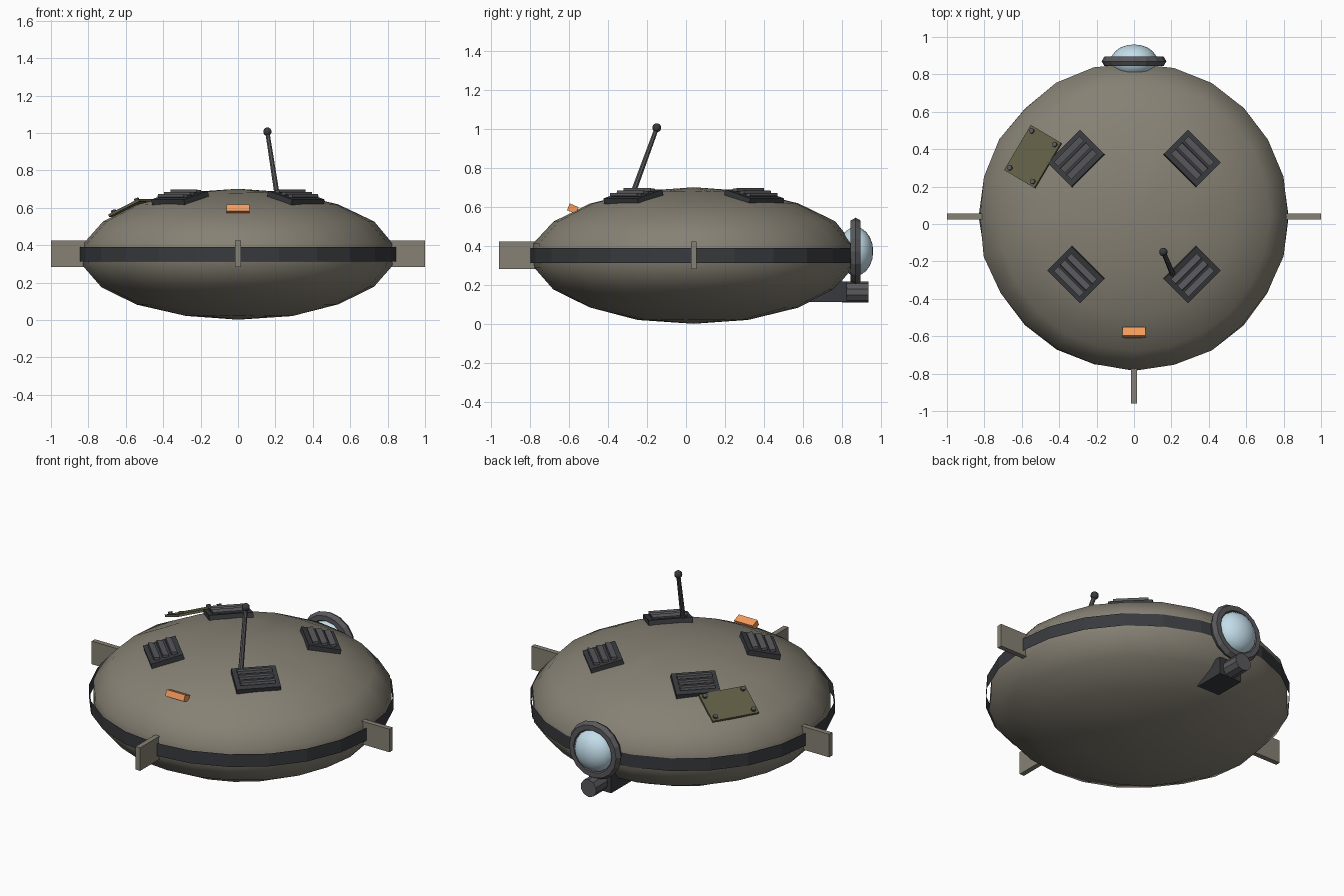
import bpy, bmesh, math, random
from mathutils import Matrix, Vector

if "Cube" in bpy.data.objects:
    bpy.data.objects.remove(bpy.data.objects["Cube"])

random.seed(4)
CY, CZ = 0.04, 0.352           # hull centre
RX, RY, RZ = 0.84, 0.835, 0.35  # hull radii


def material(name, rgb):
    m = bpy.data.materials.new(name)
    m.diffuse_color = (*rgb, 1)
    m.use_nodes = True
    m.node_tree.nodes["Principled BSDF"].inputs["Base Color"].default_value = m.diffuse_color
    return m


HULL = material("hull_paint", (0.24, 0.22, 0.175))
DARK = material("dark_metal", (0.04, 0.042, 0.047))
STEEL = material("steel", (0.1, 0.1, 0.11))
GLASS = material("lens_glass", (0.55, 0.73, 0.83))
OLIVE = material("patch_paint", (0.12, 0.115, 0.06))
ORANGE = material("beacon_orange", (0.9, 0.33, 0.11))


def finish(name, bm, mat, matrix=Matrix(), smooth=False):
    bmesh.ops.transform(bm, matrix=matrix, verts=bm.verts)
    for f in bm.faces:
        f.smooth = smooth
    me = bpy.data.meshes.new(name)
    bm.to_mesh(me)
    bm.free()
    me.materials.append(mat)
    ob = bpy.data.objects.new(name, me)
    bpy.context.collection.objects.link(ob)
    return ob


def box(name, size, mat, matrix):
    bm = bmesh.new()
    bmesh.ops.create_cube(bm, size=1, matrix=Matrix.Diagonal((*size, 1)))
    return finish(name, bm, mat, matrix)


def rod(name, a, b, r1, r2, mat, sides=8, caps=True):
    a, b = Vector(a), Vector(b)
    d = b - a
    bm = bmesh.new()
    bmesh.ops.create_cone(bm, cap_ends=caps, segments=sides, radius1=r1, radius2=r2, depth=d.length)
    m = Matrix.Translation((a + b) / 2) @ d.to_track_quat('Z', 'Y').to_matrix().to_4x4()
    return finish(name, bm, mat, m)


def ball(name, loc, radii, mat, seg, rings, axis=Matrix()):
    bm = bmesh.new()
    bmesh.ops.create_uvsphere(bm, u_segments=seg, v_segments=rings, radius=1)
    m = Matrix.Translation(loc) @ Matrix.Diagonal((*radii, 1)) @ axis
    return finish(name, bm, mat, m, True)


def hull_frame(x, y, z):
    """Frame on the hull: X around it, Y outward down the slope, Z along the normal."""
    n = Vector((x / RX**2, (y - CY) / RY**2, (z - CZ) / RZ**2)).normalized()
    t = Vector((y - CY, -x, 0)).normalized()
    rot = Matrix((t, n.cross(t), n)).transposed().to_4x4()
    return Matrix.Translation((x, y, z)) @ rot


T = Matrix.Translation

# Hull: flattened sphere, slightly battered
hull = ball("hull", (0, CY, CZ), (RX, RY, RZ), HULL, 24, 9)
centre = Vector((0, CY, CZ))
for v in hull.data.vertices:
    rel = v.co - centre
    k = random.uniform(0.992, 1.006)
    for dx, dy in ((0, 0.36), (-0.52, 0.15), (0.07, -0.62)):
        if rel.z > 0 and math.hypot(v.co.x - dx, v.co.y - dy) < 0.08:
            k -= 0.03
    if abs(rel.z) > RZ * 0.99:
        k = 1
    v.co = centre + rel * k

# Thin open band round the middle
band = rod("waist_band", (0, 0, 0.313), (0, 0, 0.39), 0.845, 0.845, DARK, 24, False)
for v in band.data.vertices:
    v.co.y = v.co.y * 0.985 + 0.032

# Fins on both sides and the front
for side, name in ((-1, "left_fin"), (1, "right_fin")):
    box(name, (0.2, 0.03, 0.14), HULL, T((side * 0.9, CY, 0.354)))
box("front_fin", (0.03, 0.2, 0.14), HULL, T((0, -0.86, 0.354)))

# Four slatted vents
for i, (sx, sy) in enumerate(((-1, -1), (1, -1), (-1, 1), (1, 1))):
    f = hull_frame(sx * 0.31, CY + sy * 0.31, 0.653)
    box(f"vent_plate_{i}", (0.247, 0.187, 0.03), DARK, f)
    for k in (-1, 0, 1):
        box(f"vent_slat_{i}_{k}", (0.195, 0.034, 0.016), STEEL,
            f @ T((0, k * 0.05, 0.023)) @ Matrix.Rotation(0.35, 4, 'X'))

# Bolted repair patch
f = hull_frame(-0.54, 0.36, 0.6)
box("repair_patch", (0.28, 0.205, 0.014), OLIVE, f)
for i, (sx, sy) in enumerate(((-1, -1), (1, -1), (-1, 1), (1, 1))):
    p = f @ T((sx * 0.115, sy * 0.078, 0))
    rod(f"patch_bolt_{i}", p @ Vector((0, 0, 0)), p @ Vector((0, 0, 0.02)), 0.014, 0.014, STEEL)

# Antenna with ball tip
rod("antenna", (0.212, -0.28, 0.65), (0.157, -0.15, 1.005), 0.015, 0.012, STEEL)
ball("antenna_tip", (0.157, -0.15, 1.007), (0.023,) * 3, DARK, 10, 8)

# Orange beacon
box("beacon", (0.125, 0.05, 0.037), ORANGE,
    T((0, -0.58, 0.592)) @ Matrix.Rotation(math.radians(-22), 4, 'X'))

# Rear eye: lens inside a ring
EYE = Vector((0, 0.87, 0.373))
ball("eye_lens", EYE, (0.125, 0.09, 0.125), GLASS, 16, 10, Matrix.Rotation(math.pi / 2, 4, 'X'))
bm = bmesh.new()
rows, N, M = [], 16, 6
for i in range(N):
    a = 2 * math.pi * i / N
    row = []
    for j in range(M):
        b = 2 * math.pi * j / M
        r = 0.143 + 0.03 * math.cos(b)
        row.append(bm.verts.new((r * math.cos(a), 0.03 * math.sin(b), r * math.sin(a))))
    rows.append(row)
for i in range(N):
    for j in range(M):
        p, q = rows[i], rows[(i + 1) % N]
        bm.faces.new((p[j], p[(j + 1) % M], q[(j + 1) % M], q[j]))
bmesh.ops.recalc_face_normals(bm, faces=bm.faces)
finish("eye_ring", bm, STEEL, T(EYE))

# Gun housing and barrel under the eye
box("gun_housing", (0.15, 0.19, 0.105), DARK, T((0, 0.73, 0.165)))
rod("gun_barrel", (0, 0.8, 0.165), (0, 0.935, 0.165), 0.053, 0.053, STEEL, 10)
